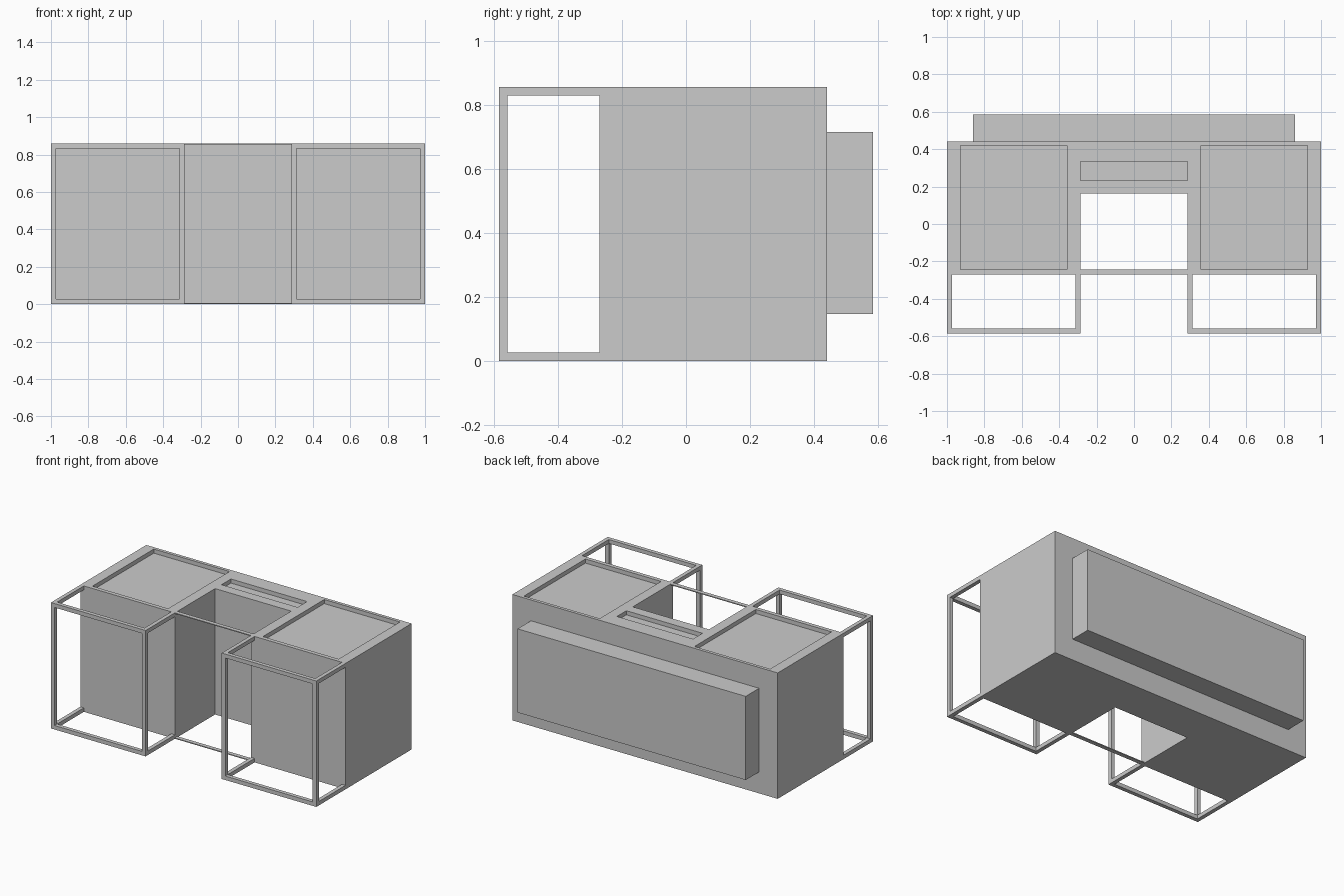
import bpy, bmesh
from mathutils import Vector

if "Cube" in bpy.data.objects:
    bpy.data.objects.remove(bpy.data.objects["Cube"])

H = 0.858                    # total height
X1, XN = 1.0, 0.287          # outer half width, half width of the front recess
YF, YB, YW = -0.585, 0.441, -0.27   # frame front, rear wall, main front wall
T = 0.027                    # frame bar thickness


def finish(name, bm):
    bmesh.ops.recalc_face_normals(bm, faces=bm.faces[:])
    mesh = bpy.data.meshes.new(name)
    bm.to_mesh(mesh)
    bm.free()
    obj = bpy.data.objects.new(name, mesh)
    bpy.context.collection.objects.link(obj)
    return obj


def boxes(name, bounds):
    """One object from boxes given as (x0, x1, y0, y1, z0, z1)."""
    bm = bmesh.new()
    for x0, x1, y0, y1, z0, z1 in bounds:
        lo, hi = Vector((x0, y0, z0)), Vector((x1, y1, z1))
        verts = bmesh.ops.create_cube(bm, size=1)["verts"]
        for v in verts:
            v.co = (lo + hi) / 2 + v.co * (hi - lo)
    return finish(name, bm)


# U-shaped main building
bm = bmesh.new()
outline = [(-X1, YW), (-XN, YW), (-XN, 0.163), (XN, 0.163),
           (XN, YW), (X1, YW), (X1, YB), (-X1, YB)]
base = bm.faces.new([bm.verts.new((x, y, 0)) for x, y in outline])
ext = bmesh.ops.extrude_face_region(bm, geom=[base], use_keep_orig=True)
top = [g for g in ext["geom"] if isinstance(g, bmesh.types.BMVert)]
bmesh.ops.translate(bm, verts=top, vec=(0, 0, H))
body = finish("main_building", bm)

# Shallow recesses in the roof
D = H - 0.028
cutter = boxes("roof_recess_cutter", [
    (-0.928, -0.357, -0.242, 0.419, D, 1),
    (0.357, 0.928, -0.242, 0.419, D, 1),
    (-XN, XN, 0.232, 0.334, D, 1)])
cutter.hide_render = True
mod = body.modifiers.new("roof_recesses", 'BOOLEAN')
mod.operation = 'DIFFERENCE'
mod.solver = 'EXACT'
mod.object = cutter
bpy.context.view_layer.objects.active = body
bpy.ops.object.modifier_apply(modifier=mod.name)
bpy.data.objects.remove(cutter)

# Open balcony frames in front of both wings
for side, a, b in (("left", -X1, -XN), ("right", XN, X1)):
    bars = []
    for x in (a, b - T):
        bars.append((x, x + T, YF, YF + T, 0, H))                # front post
        for z in (0, H - T):
            bars.append((x, x + T, YF + T, YW, z, z + T))        # side rail
    for z in (0, H - T):
        bars.append((a + T, b - T, YF, YF + T, z, z + T))        # front rail
    boxes(side + "_balcony_frame", bars)

# Thin strips bridging the central recess at roof and floor
S = 0.006
boxes("recess_strips", [(-XN, XN, YW, YW + 0.028, z, z + S) for z in (0, H - S)])

# Raised block on the rear wall
boxes("rear_block", [(-0.86, 0.86, YB, 0.585, 0.146, 0.716)])
